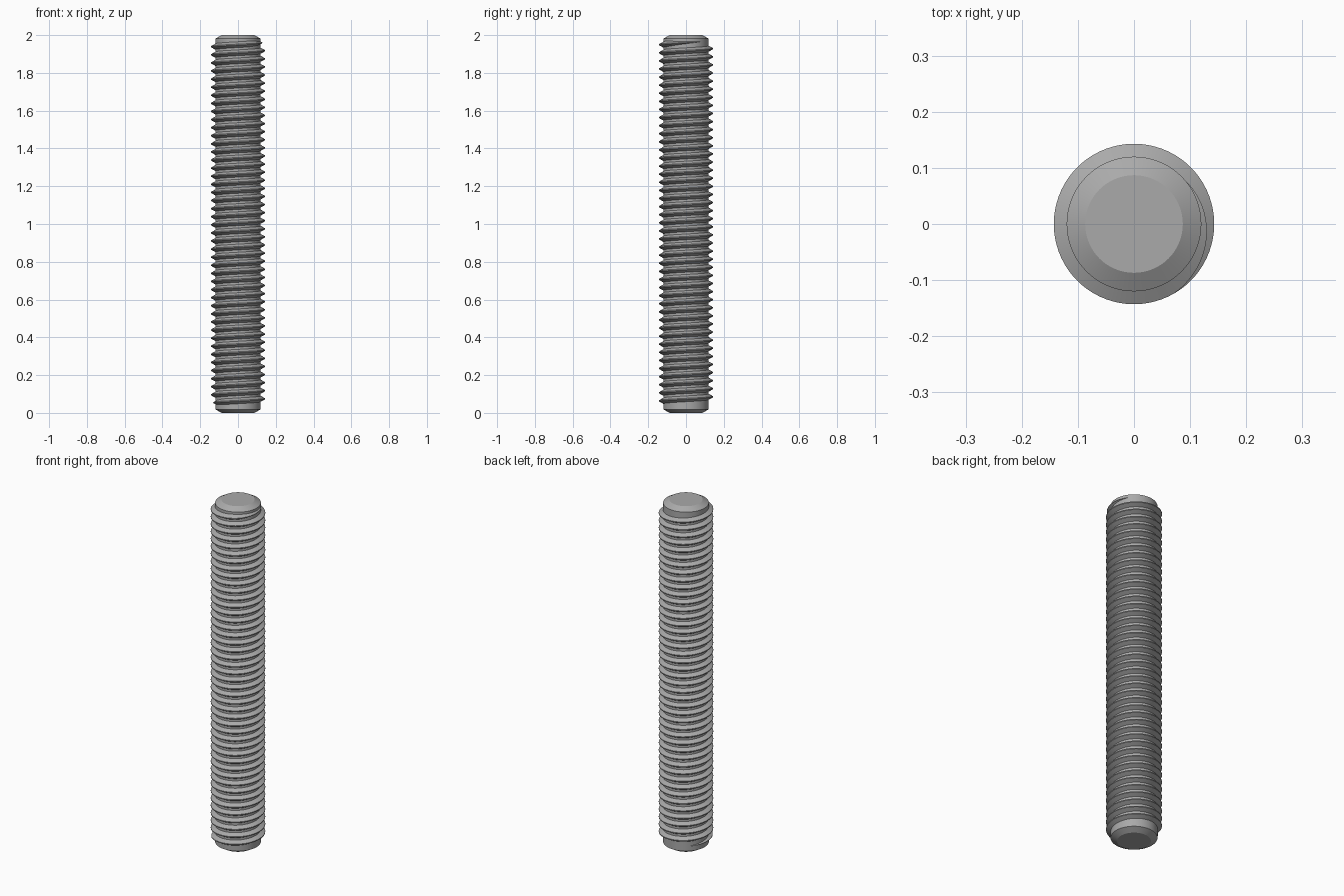
import bpy, bmesh, math

cube = bpy.data.objects.get("Cube")
if cube:
    bpy.data.objects.remove(cube, do_unlink=True)

LENGTH = 2.0
ROOT_R, CREST_R, END_R = 0.12, 0.143, 0.087
CHAMFER = 0.019
PITCH = 3 / 70
SEGMENTS = 72

steel = bpy.data.materials.new("grey steel")
steel.use_nodes = True
GREY = (0.4, 0.4, 0.4, 1)
steel.diffuse_color = GREY
steel.node_tree.nodes["Principled BSDF"].inputs["Base Color"].default_value = GREY


def finish(name, bm):
    """Turn a bmesh into a smooth-shaded steel object."""
    bmesh.ops.recalc_face_normals(bm, faces=bm.faces)
    mesh = bpy.data.meshes.new(name)
    bm.to_mesh(mesh)
    bm.free()
    mesh.materials.append(steel)
    obj = bpy.data.objects.new(name, mesh)
    bpy.context.collection.objects.link(obj)
    bpy.ops.object.select_all(action='DESELECT')
    obj.select_set(True)
    bpy.context.view_layer.objects.active = obj
    bpy.ops.object.shade_smooth_by_angle(angle=math.radians(25))
    return obj


# Rod core with chamfered ends
bm = bmesh.new()
rings = []
for r, z in ((END_R, 0), (ROOT_R, CHAMFER), (ROOT_R, LENGTH - CHAMFER), (END_R, LENGTH)):
    angles = [math.tau * i / SEGMENTS for i in range(SEGMENTS)]
    rings.append([bm.verts.new((r * math.cos(a), r * math.sin(a), z)) for a in angles])
for low, high in zip(rings, rings[1:]):
    for i in range(SEGMENTS):
        j = (i + 1) % SEGMENTS
        bm.faces.new((low[i], low[j], high[j], high[i]))
bm.faces.new(rings[0])
bm.faces.new(rings[-1])
finish("rod_core", bm)

# Right-handed helical ridge, fading into the core at both ends
bm = bmesh.new()
END_ANGLE = math.radians(40)
FADE = math.radians(100)
TOP_Z = 1.965
turns = 44 + 0.75
steps = int(turns * SEGMENTS)
CREST_HALF = PITCH / 16
SLOPE = math.tan(math.radians(30))
previous = None
for s in range(steps + 1):
    back = math.tau * s / SEGMENTS
    a = END_ANGLE - back
    z = TOP_Z - PITCH * back / math.tau
    to_end = min(back, math.tau * (steps - s) / SEGMENTS)
    fade = min(1, to_end / FADE)
    depth = (CREST_R - ROOT_R) * fade
    crest = CREST_HALF * max(fade, 0.05)
    base = crest + depth * SLOPE
    section = ((ROOT_R - 0.001, -base), (ROOT_R + depth, -crest),
               (ROOT_R + depth, crest), (ROOT_R - 0.001, base))
    ring = [bm.verts.new((r * math.cos(a), r * math.sin(a), z + dz)) for r, dz in section]
    if previous:
        for k in range(4):
            m = (k + 1) % 4
            bm.faces.new((previous[k], previous[m], ring[m], ring[k]))
    else:
        bm.faces.new(ring)
    previous = ring
bm.faces.new(previous)
finish("screw_thread", bm)
